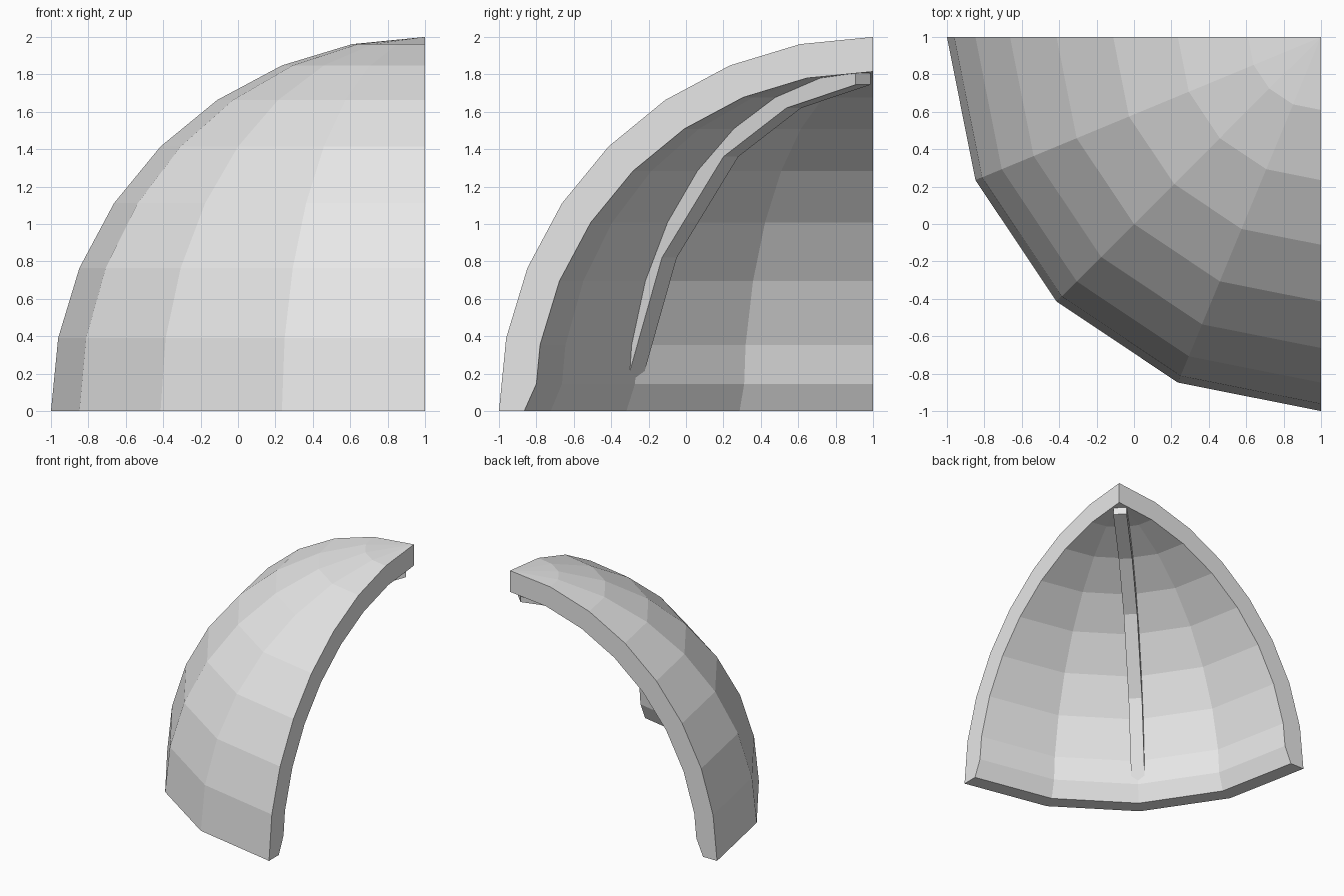
import bpy
import bmesh
from math import sin, cos, radians
from mathutils import Vector

cube = bpy.data.objects.get("Cube")
if cube:
    bpy.data.objects.remove(cube)

OUTER, INNER, RINGS, SEGMENTS = 2.0, 1.815, 8, 4
AXIS = Vector((1, 1, 0))   # the dome's centre

grey = bpy.data.materials.new("plain_grey")
grey.use_nodes = True
grey.diffuse_color = (0.8, 0.8, 0.8, 1)
grey.node_tree.nodes["Principled BSDF"].inputs["Base Color"].default_value = (0.8, 0.8, 0.8, 1)


def finish(name, bm):
    bmesh.ops.remove_doubles(bm, verts=bm.verts, dist=0.0005)
    bmesh.ops.recalc_face_normals(bm, faces=bm.faces)
    mesh = bpy.data.meshes.new(name)
    bm.to_mesh(mesh)
    bm.free()
    mesh.materials.append(grey)
    obj = bpy.data.objects.new(name, mesh)
    bpy.context.collection.objects.link(obj)
    return obj


def arc(radius, first=0):
    """Quarter circle of (distance from axis, height), base to crown."""
    step = radians(90 / RINGS)
    return [(radius * cos(i * step), radius * sin(i * step))
            for i in range(first, RINGS + 1)]


def place(s, z, angle, side=0):
    """Point at distance s from the axis, shifted sideways."""
    out = Vector((cos(angle), sin(angle), 0))
    across = Vector((-sin(angle), cos(angle), 0))
    return AXIS + out * s + across * side + Vector((0, 0, z))


# Thick shell: quarter revolution of a closed section
outer = arc(OUTER)
section = outer + arc(INNER, 1)[::-1] + [(1.80, 0.145), (1.865, 0)]
bm = bmesh.new()
rows = [[bm.verts.new(place(s, z, radians(180 + 90 * k / SEGMENTS))) for s, z in section]
        for k in range(SEGMENTS + 1)]
count = len(section)
for a, b in zip(rows, rows[1:]):
    for i in range(count):
        j = (i + 1) % count
        if i != RINGS:                     # the edge lying on the axis
            bm.faces.new((a[i], a[j], b[j], b[i]))
for row in (rows[0], rows[-1]):            # flat cut walls
    bm.faces.new(row)
finish("dome_shell", bm)

# Curved rib along the middle of the inner surface
inside = [(0.075, 1.745), (0.60, 1.62), (1.075, 1.36), (1.54, 0.82), (1.812, 0.14)]
back = [(0.075, 1.84), (0.67, 1.75), (1.17, 1.45), (1.67, 0.87), (1.86, 0.14)]
bm = bmesh.new()
sides = []
for side in (-0.056, 0.056):
    sides.append([[bm.verts.new(place(s, z, radians(225), side)) for s, z in line]
                  for line in (inside, back)])
(in_l, back_l), (in_r, back_r) = sides
for p, q in ((in_l, in_r), (in_r, back_r), (back_r, back_l), (back_l, in_l)):
    for i in range(len(inside) - 1):
        bm.faces.new((p[i], p[i + 1], q[i + 1], q[i]))
for end in (0, -1):
    bm.faces.new((in_l[end], in_r[end], back_r[end], back_l[end]))
finish("inner_rib", bm)
